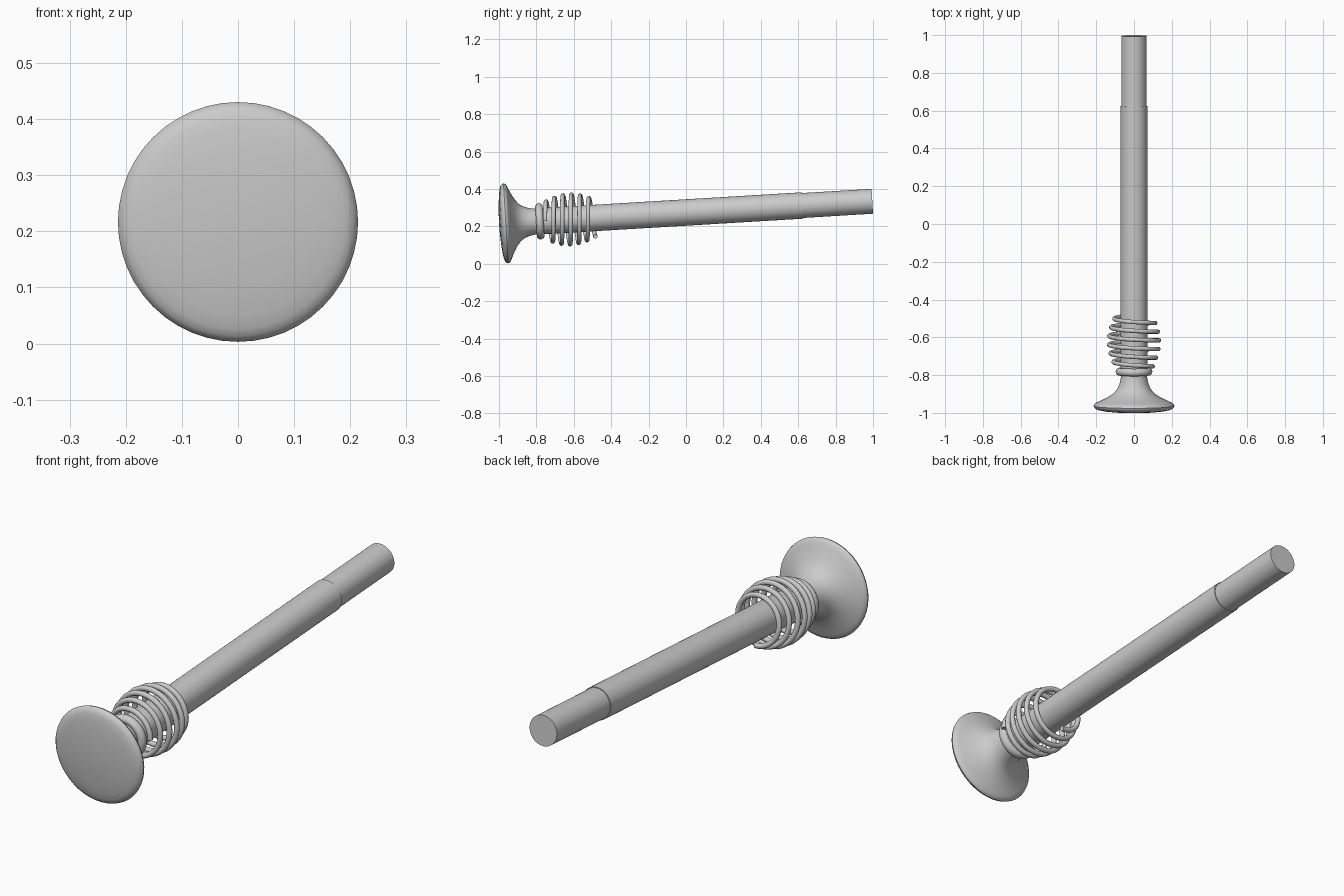
import bpy, bmesh, math

if "Cube" in bpy.data.objects:
    bpy.data.objects.remove(bpy.data.objects["Cube"])

TILT = 0.06          # whole tool leans up slightly towards the back
LIFT = 0.2745
SIDES = 48

grey = bpy.data.materials.new("plain grey")
grey.diffuse_color = (0.6, 0.6, 0.6, 1)
grey.use_nodes = True
grey.node_tree.nodes["Principled BSDF"].inputs["Base Color"].default_value = grey.diffuse_color


def finish(obj):
    """Place on the tilted axis, colour and shade."""
    obj.location = (0, 0, LIFT)
    obj.rotation_euler = (TILT, 0, 0)
    obj.data.materials.clear()
    obj.data.materials.append(grey)
    bpy.ops.object.select_all(action='DESELECT')
    obj.select_set(True)
    bpy.context.view_layer.objects.active = obj
    bpy.ops.object.shade_smooth_by_angle(angle=math.radians(40))


def lathe(name, profile, closed=False):
    """Spin (radius, position) points around the y axis."""
    bm = bmesh.new()
    rings = []
    for r, y in profile:
        if r == 0:
            rings.append([bm.verts.new((0, y, 0))] * SIDES)
        else:
            rings.append([bm.verts.new((r * math.cos(2 * math.pi * i / SIDES), y,
                                        r * math.sin(2 * math.pi * i / SIDES)))
                          for i in range(SIDES)])
    pairs = list(zip(rings, rings[1:]))
    if closed:
        pairs.append((rings[-1], rings[0]))
    for a, b in pairs:
        for i in range(SIDES):
            j = (i + 1) % SIDES
            bm.faces.new(list(dict.fromkeys([a[i], a[j], b[j], b[i]])))
    bmesh.ops.recalc_face_normals(bm, faces=bm.faces)
    mesh = bpy.data.meshes.new(name)
    bm.to_mesh(mesh)
    bm.free()
    obj = bpy.data.objects.new(name, mesh)
    bpy.context.collection.objects.link(obj)
    finish(obj)


# flared end disc with concave neck
lathe("flared_head", [
    (0, -1.0015), (0.06, -1.0), (0.12, -0.996), (0.165, -0.991), (0.19, -0.986),
    (0.203, -0.981), (0.211, -0.973), (0.214, -0.965), (0.211, -0.957),
    (0.203, -0.95), (0.19, -0.944), (0.17, -0.935), (0.145, -0.922),
    (0.12, -0.907), (0.1, -0.89), (0.086, -0.87), (0.076, -0.845),
    (0.07, -0.815), (0.068, -0.78), (0, -0.78)])

# inner rod and the slightly wider sleeve around it
lathe("rod", [(0, -0.79), (0.067, -0.79), (0.0665, 0.998), (0, 0.998)])
lathe("sleeve", [(0.06, -0.785), (0.0705, -0.785), (0.0705, 0.625), (0.06, 0.625)],
      closed=True)

# rounded collar behind the neck
lathe("collar", [(0.079 + 0.018 * math.cos(t * math.pi / 8),
                  -0.783 + 0.02 * math.sin(t * math.pi / 8)) for t in range(16)],
      closed=True)

# barrel-shaped coil spring
curve = bpy.data.curves.new("spring", 'CURVE')
curve.dimensions = '3D'
curve.bevel_depth = 0.0115
curve.bevel_resolution = 3
curve.use_fill_caps = True
turns, steps = 5.75, 230
spline = curve.splines.new('POLY')
spline.points.add(steps)
for i, p in enumerate(spline.points):
    t = i / steps
    a = 2 * math.pi * turns * t
    r = 0.099 + 0.034 * math.sin(math.pi * t)
    p.co = (r * math.cos(a), -0.755 + 0.046 * turns * t, r * math.sin(a), 1)
spring = bpy.data.objects.new("spring", curve)
bpy.context.collection.objects.link(spring)
bpy.ops.object.select_all(action='DESELECT')
spring.select_set(True)
bpy.context.view_layer.objects.active = spring
bpy.ops.object.convert(target='MESH')
finish(bpy.context.view_layer.objects.active)
